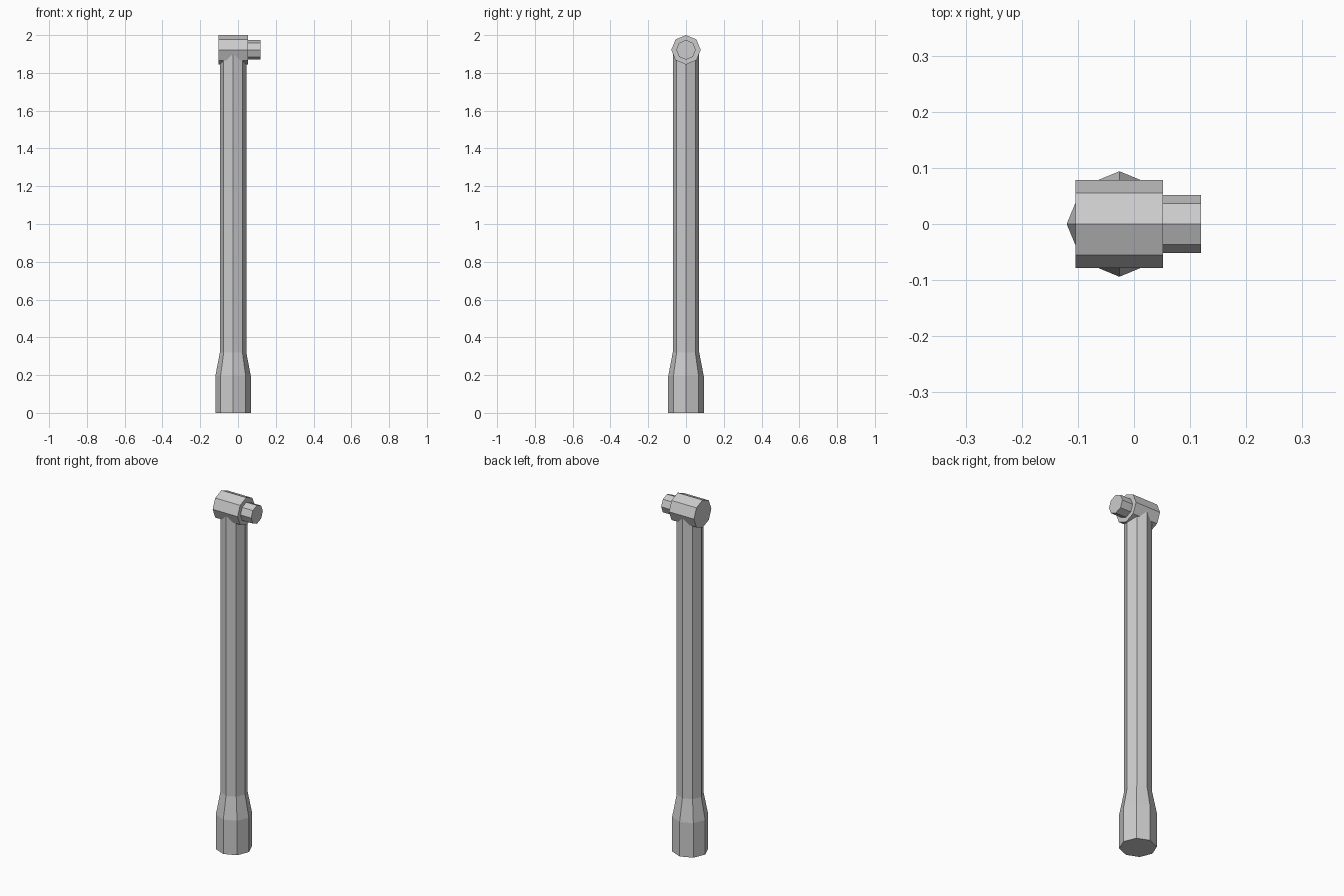
import bpy, bmesh, math

if "Cube" in bpy.data.objects:
    bpy.data.objects.remove(bpy.data.objects["Cube"])


def lathe(name, profile, origin, axis, sides=8):
    """Capped octagonal solid from (distance, radius) pairs along an axis."""
    bm = bmesh.new()
    rings = []
    for d, r in profile:
        ring = []
        for i in range(sides):
            a = 2 * math.pi * i / sides
            u, v = r * math.cos(a), r * math.sin(a)
            ring.append(bm.verts.new((u, v, d) if axis == 'Z' else (d, u, v)))
        rings.append(ring)
    for low, high in zip(rings, rings[1:]):
        for i in range(sides):
            j = (i + 1) % sides
            bm.faces.new((low[i], low[j], high[j], high[i]))
    bm.faces.new(rings[0][::-1])
    bm.faces.new(rings[-1])
    bmesh.ops.recalc_face_normals(bm, faces=bm.faces)
    mesh = bpy.data.meshes.new(name)
    bm.to_mesh(mesh)
    bm.free()
    obj = bpy.data.objects.new(name, mesh)
    obj.location = origin
    bpy.context.collection.objects.link(obj)
    return obj


HEAD_Z = 1.922

# Upright post with a thicker flared foot, ending inside the head
lathe("post", [(0, 0.094), (0.195, 0.094), (0.32, 0.07), (HEAD_Z, 0.07)],
      (-0.026, 0, 0), 'Z')

# Horizontal head barrel across the top of the post
lathe("head", [(-0.104, 0.078), (0.052, 0.078)], (0, 0, HEAD_Z), 'X')

# Narrower stub projecting from the right end of the head
lathe("stub", [(0.052, 0.052), (0.119, 0.052)], (0, 0, HEAD_Z), 'X')
